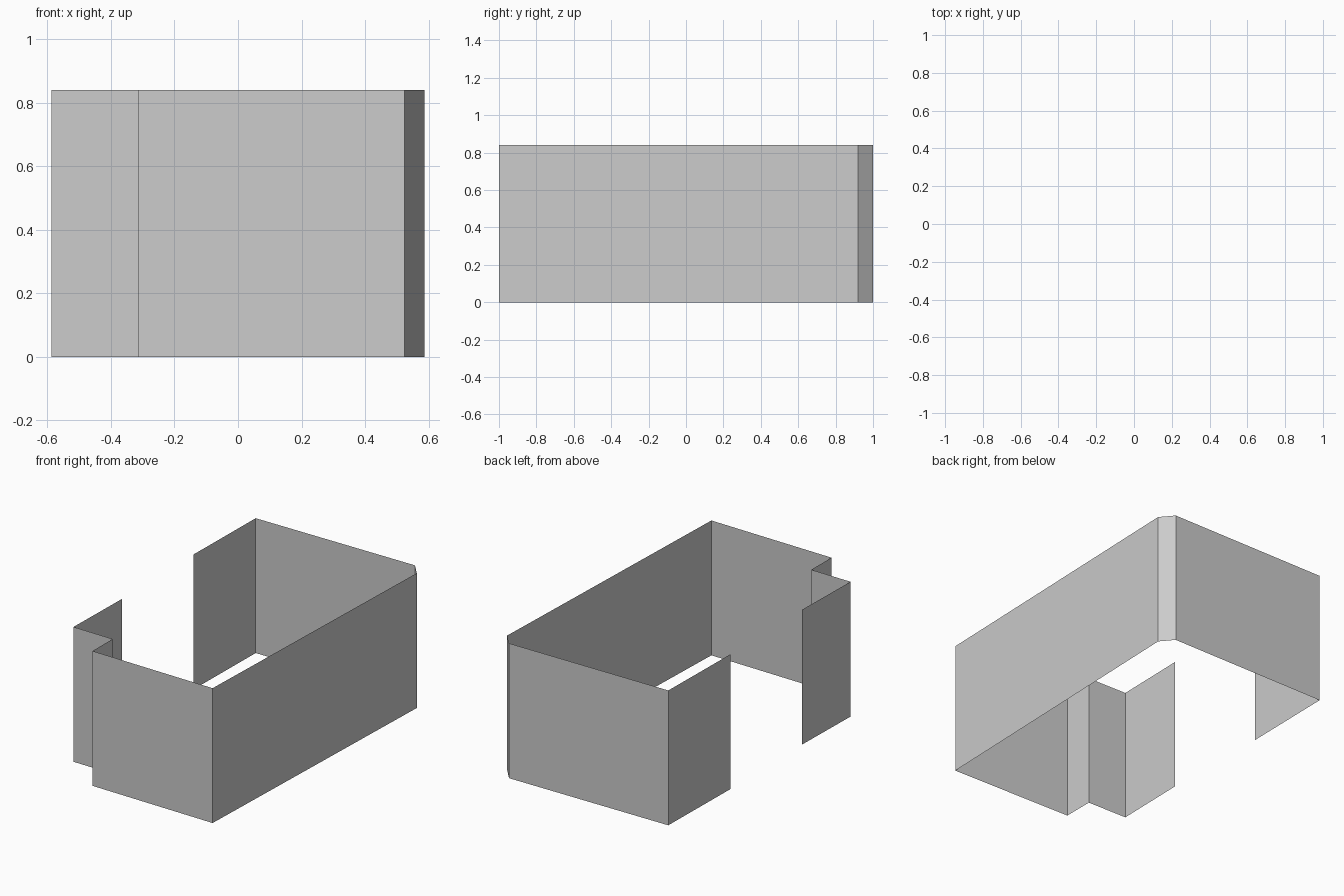
import bpy
import bmesh

if "Cube" in bpy.data.objects:
    bpy.data.objects.remove(bpy.data.objects["Cube"])

HEIGHT = 0.84

# Plan outline of the thin wall, counter-clockwise, open on the left side
outline = [
    (-0.578, -0.315),  # free end, front part of left wall
    (-0.588, -0.78),   # recessed front left corner
    (-0.314, -0.785),  # inner corner of the notch
    (-0.315, -0.982),  # outer corner of the notch
    (0.525, -1.0),     # front right corner
    (0.588, 0.92),     # chamfered back right corner
    (0.52, 1.0),
    (-0.578, 1.0),     # back left corner
    (-0.588, 0.40),    # free end, rear part of left wall
]


def extruded_wall(name, points, height):
    """Raise an open plan outline into a single-skin wall."""
    bm = bmesh.new()
    verts = [bm.verts.new((x, y, 0)) for x, y in points]
    tops = [bm.verts.new((x, y, height)) for x, y in points]
    for i in range(len(points) - 1):
        bm.faces.new((verts[i], verts[i + 1], tops[i + 1], tops[i]))
    mesh = bpy.data.meshes.new(name)
    bm.to_mesh(mesh)
    bm.free()
    obj = bpy.data.objects.new(name, mesh)
    bpy.context.collection.objects.link(obj)
    return obj


# Building perimeter wall
extruded_wall("perimeter_wall", outline, HEIGHT)
